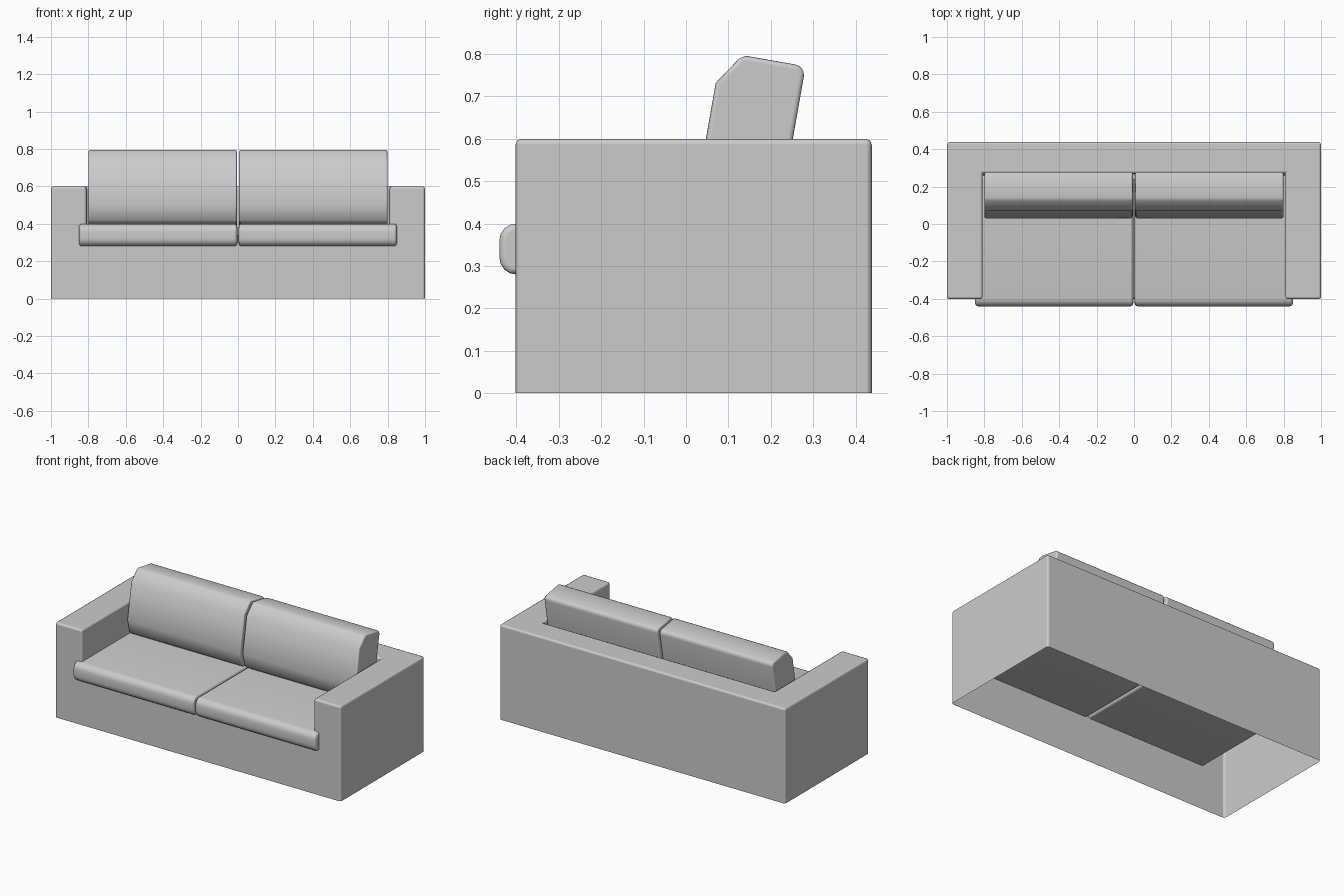
import bpy, bmesh, math

if "Cube" in bpy.data.objects:
    bpy.data.objects.remove(bpy.data.objects["Cube"])


def finish(bm, name, width, segments, limit, mirror=False):
    bmesh.ops.recalc_face_normals(bm, faces=bm.faces)
    for f in bm.faces:
        f.smooth = True
    mesh = bpy.data.meshes.new(name)
    bm.to_mesh(mesh)
    bm.free()
    obj = bpy.data.objects.new(name, mesh)
    bpy.context.collection.objects.link(obj)
    bev = obj.modifiers.new("soft_edges", "BEVEL")
    bev.width, bev.segments = width, segments
    bev.limit_method = "ANGLE"
    bev.angle_limit = math.radians(limit)
    bev.harden_normals = True
    if mirror:
        obj.modifiers.new("other_side", "MIRROR")
    return obj


def corner(y, z, r, start, steps=4):
    """Quarter-round profile corner about (y, z), turning clockwise."""
    pts = []
    for i in range(steps + 1):
        a = math.radians(start - 90 * i / steps)
        pts.append((y + r * math.cos(a), z + r * math.sin(a)))
    return pts


def cushion(name, profile, x0, x1, width):
    """Side profile in (y, z), run from x0 to x1 and mirrored."""
    bm = bmesh.new()
    face = bm.faces.new([bm.verts.new((x0, y, z)) for y, z in profile])
    ext = bmesh.ops.extrude_face_region(bm, geom=[face])
    for v in ext["geom"]:
        if isinstance(v, bmesh.types.BMVert):
            v.co.x = x1
    return finish(bm, name, width, 3, 60, mirror=True)


# Frame: open-bottomed shell with arms, back and sunken seat deck
X, XI, Y0, Y1, YI, H, DECK = 1.0, 0.81, -0.402, 0.438, 0.27, 0.6, 0.34
bm = bmesh.new()


def ring(x, y0, y1, z):
    return [bm.verts.new(p) for p in
            ((-x, y0, z), (x, y0, z), (x, y1, z), (-x, y1, z))]


low = ring(X, Y0, Y1, 0)
top = ring(X, Y0, Y1, H)
rim = ring(XI, Y0, YI, H)
deck = ring(XI, Y0, YI, DECK)
for i in (1, 2, 3):
    j = (i + 1) % 4
    bm.faces.new((low[i], low[j], top[j], top[i]))
    bm.faces.new((rim[i], rim[j], deck[j], deck[i]))
bm.faces.new(deck)
bm.faces.new((low[0], low[1], top[1], rim[1], deck[1], deck[0], rim[0], top[0]))
bm.faces.new((top[1], top[2], top[3], top[0], rim[0], rim[3], rim[2], rim[1]))
finish(bm, "sofa_frame", 0.014, 2, 30)

# Seat cushions: rounded front, poking slightly past the frame
R = 0.04
seat = (corner(-0.44 + R, 0.28 + R, R, 270) + corner(-0.44 + R, 0.40 - R, R, 180)
        + [(0.26, 0.40), (0.26, 0.28)])
cushion("seat_cushions", seat, 0.004, 0.85, 0.016)

# Back cushions: leaning ten degrees, chamfered along the front
F, B, LO, HI = -0.058, 0.144, 0.41, 0.808
local = ([(F, LO + 0.09), (F, HI - 0.075), (F + 0.044, HI - 0.01), (F + 0.058, HI)]
         + corner(B - 0.025, HI - 0.025, 0.025, 90)
         + corner(B - 0.025, LO + 0.025, 0.025, 0)
         + [(F + 0.055, LO), (F + 0.035, LO + 0.012)])
c, s = math.cos(math.radians(10)), math.sin(math.radians(10))
back = [(a * c + b * s, b * c - a * s) for a, b in local]
cushion("back_cushions", back, 0.006, 0.80, 0.012)
